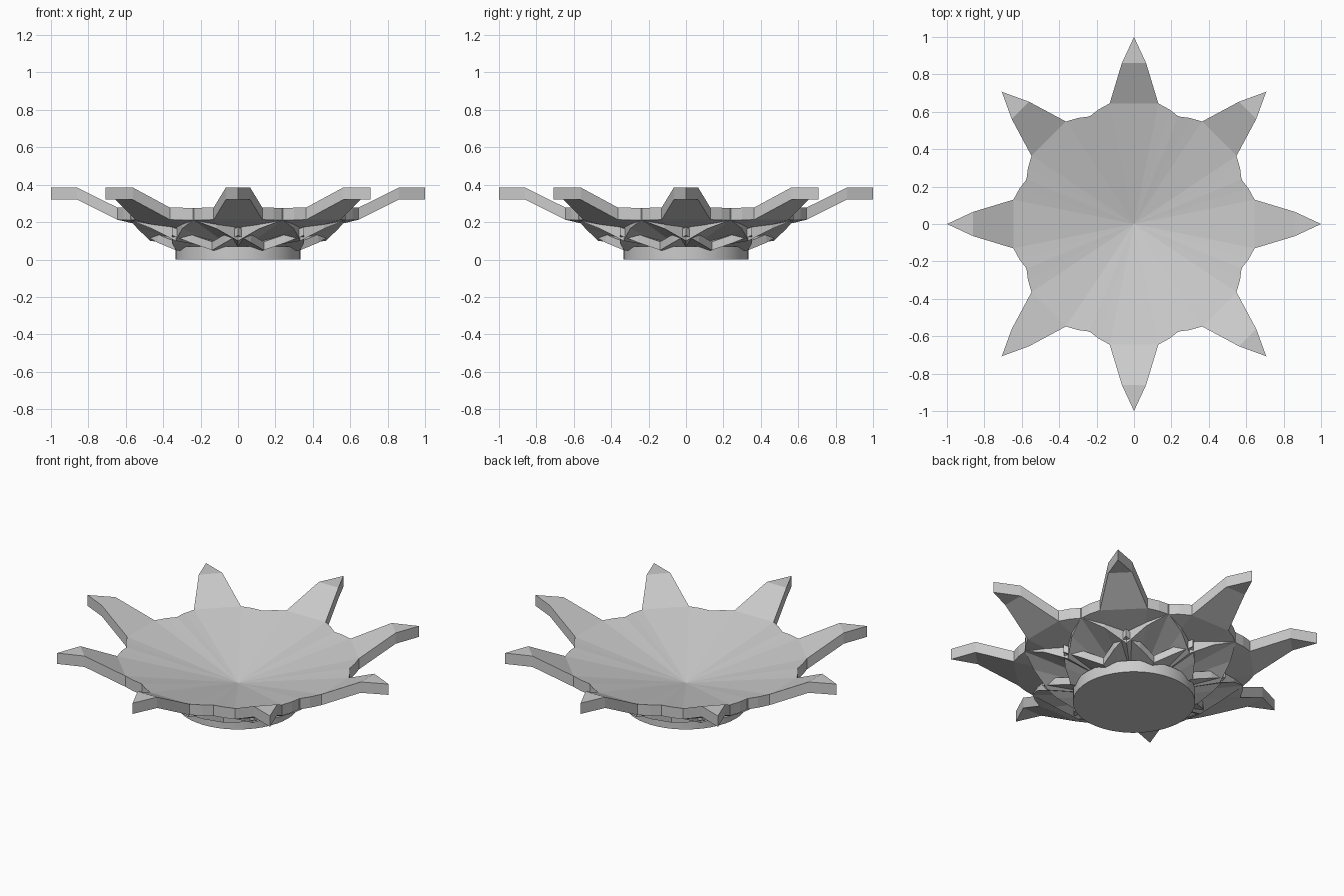
import bpy, bmesh
from math import cos, sin, pi

if "Cube" in bpy.data.objects:
    bpy.data.objects.remove(bpy.data.objects["Cube"])

def petal_layer(name, half, k, z0, thick, turn):
    """Eight joined petals. half = (distance, half width, underside z) from valley
    to tip; points 0..k fan out from the centre, the rest form the free tip."""
    bm = bmesh.new()
    for n in range(8):
        a = turn + n * pi / 4

        def put(x, y, z):
            return (x * cos(a) - y * sin(a), x * sin(a) + y * cos(a), z)

        # edge from right valley over the tip to left valley
        left = [put(x, w, z) for x, w, z in half]
        right = [put(x, -w, z) for x, w, z in half]
        centre = (0, 0, z0)
        patches = []
        for i in range(k):
            patches.append([centre, left[i + 1], left[i]])
            patches.append([centre, right[i], right[i + 1]])
        patches.append([centre, right[k], left[k]])
        for i in range(k, len(half) - 1):
            if half[i + 1][1] == 0:
                patches.append([right[i], right[i + 1], left[i]])
            else:
                patches.append([right[i], right[i + 1], left[i + 1], left[i]])
        if half[k][1] == 0:
            patches = [p for p in patches if len(set(p)) > 2]

        def up(p):
            return (p[0], p[1], p[2] + thick)

        # upper and lower skins
        for p in patches:
            bm.faces.new([bm.verts.new(up(c)) for c in p])
            bm.faces.new([bm.verts.new(c) for c in reversed(p)])
        # upright rim
        edge = right + left[-2::-1]
        for p, q in zip(edge, edge[1:]):
            bm.faces.new([bm.verts.new(c) for c in (p, q, up(q), up(p))])
    bmesh.ops.remove_doubles(bm, verts=bm.verts[:], dist=0.0005)
    bmesh.ops.recalc_face_normals(bm, faces=bm.faces[:])
    me = bpy.data.meshes.new(name)
    bm.to_mesh(me)
    bm.free()
    ob = bpy.data.objects.new(name, me)
    bpy.context.collection.objects.link(ob)
    return ob

def valley(r, z):
    return (r * cos(pi / 8), r * sin(pi / 8), z)

# Large petals with bent, pointed tips; their joined centre is the bowl
petal_layer("outer_petals",
            [valley(0.622, 0.21), (0.612, 0.19, 0.212), (0.645, 0.13, 0.213),
             (0.86, 0.065, 0.32), (1.0, 0, 0.32)], 2, 0.06, 0.065, 0)

# Shorter petals below, set between the large ones
petal_layer("middle_petals",
            [valley(0.47, 0.10), (0.54, 0.10, 0.165), (0.625, 0, 0.212)],
            2, 0.04, 0.062, pi / 8)

# Smallest petals hugging the foot
petal_layer("lower_petals",
            [valley(0.36, 0.05), (0.43, 0.07, 0.09), (0.50, 0, 0.13)],
            2, 0.02, 0.045, 0)

# Round flat foot
bpy.ops.mesh.primitive_cylinder_add(vertices=48, radius=0.333, depth=0.07,
                                    location=(0, 0, 0.035))
foot = bpy.context.object
foot.name = "foot"
bpy.ops.object.shade_smooth_by_angle()
